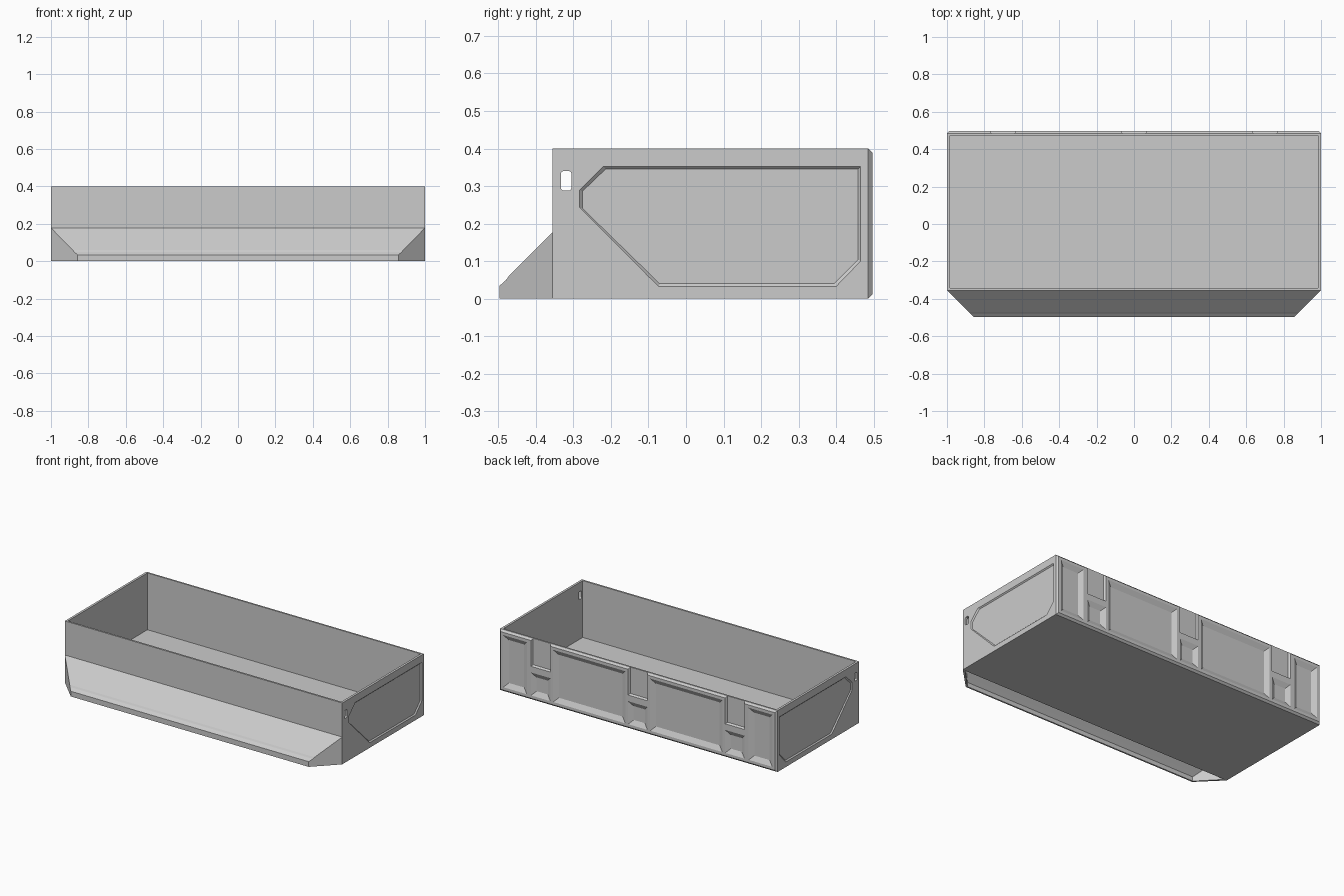
import bpy, bmesh
from mathutils import Vector

if "Cube" in bpy.data.objects:
    bpy.data.objects.remove(bpy.data.objects["Cube"])

BACK, FRONT, H = 0.497, -0.355, 0.40


def loft(name, ring_a, ring_b):
    """Closed solid between two matching rings of points."""
    bm = bmesh.new()
    a = [bm.verts.new(p) for p in ring_a]
    b = [bm.verts.new(p) for p in ring_b]
    n = len(a)
    bm.faces.new(a)
    bm.faces.new(b[::-1])
    for i in range(n):
        bm.faces.new((a[i], b[i], b[(i + 1) % n], a[(i + 1) % n]))
    bmesh.ops.recalc_face_normals(bm, faces=bm.faces)
    me = bpy.data.meshes.new(name)
    bm.to_mesh(me)
    bm.free()
    ob = bpy.data.objects.new(name, me)
    bpy.context.collection.objects.link(ob)
    return ob


def box(name, x0, x1, y0, y1, z0, z1):
    return loft(name, *[[(x0, y0, z), (x1, y0, z), (x1, y1, z), (x0, y1, z)] for z in (z0, z1)])


def bevel(ob, test, width, segments):
    """Bevel the edges whose two end points both satisfy the test."""
    bm = bmesh.new()
    bm.from_mesh(ob.data)
    edges = [e for e in bm.edges if test(e.verts[0].co, e.verts[1].co)]
    bmesh.ops.bevel(bm, geom=edges, offset=width, segments=segments, profile=0.5, affect='EDGES')
    bm.to_mesh(ob.data)
    bm.free()


def cut(target, cutter):
    cutter.hide_render = True
    m = target.modifiers.new("cut", 'BOOLEAN')
    m.operation, m.solver, m.object = 'DIFFERENCE', 'EXACT', cutter
    bpy.context.view_layer.objects.active = target
    bpy.ops.object.modifier_apply(modifier=m.name)
    bpy.data.objects.remove(cutter)


# Open tray with chamfered back edges
tray = box("tray", -1, 1, FRONT, BACK, 0, H)
bevel(tray, lambda p, q: p.y > 0.4 and q.y > 0.4, 0.012, 1)
cut(tray, box("cavity", -0.985, 0.985, -0.343, 0.474, 0.03, 0.5))

# Rounded slots through both side walls
slot = box("slot", -1.1, 1.1, -0.333, -0.305, 0.288, 0.34)
bevel(slot, lambda p, q: abs(p.x - q.x) > 1, 0.007, 3)
cut(tray, slot)

# Angular recessed panels on the sides
outline = [(-0.283, 0.29), (-0.22, 0.352), (0.465, 0.352), (0.465, 0.10),
           (0.40, 0.033), (-0.073, 0.033), (-0.283, 0.243)]
cy, cz = 0.091, 0.1925


def panel_ring(x, grow):
    ky, kz = 1 + grow / 0.374, 1 + grow / 0.16
    return [(x, cy + (y - cy) * ky, cz + (z - cz) * kz) for y, z in outline]


for s in (-1, 1):
    cut(tray, loft("side_panel", panel_ring(s * 1.001, 0.001), panel_ring(s * 0.993, -0.007)))


# Sloped-edge pockets on the back
def pocket(x0, x1, z0, z1, depth, slope):
    def ring(y, g):
        return [(x0 - g, y, z0 - g), (x1 + g, y, z0 - g), (x1 + g, y, z1 + g), (x0 - g, y, z1 + g)]
    cut(tray, loft("pocket", ring(BACK + 0.001, slope * 0.001 / depth), ring(BACK - depth, -slope)))


for s in (-1, 1):
    for a, b in ((0.80, 0.97), (0.09, 0.61)):
        pocket(min(s * a, s * b), max(s * a, s * b), 0.03, 0.37, 0.016, 0.03)
for x in (-0.7, 0, 0.7):
    pocket(x - 0.07, x + 0.07, 0.03, 0.18, 0.016, 0.03)
    pocket(x - 0.07, x + 0.07, 0.22, 0.45, 0.012, 0.008)


# Hollow sloped front ledge with mitred ends
def wedge(name, profile, inset):
    rings = [[(s * (1 - inset + min(0, y - FRONT)), y, z) for y, z in profile] for s in (-1, 1)]
    return loft(name, *rings)


ledge = wedge("front_ledge", [(FRONT, 0), (FRONT, 0.178), (-0.472, 0.06), (-0.479, 0.050),
                              (BACK * -1, 0.034), (BACK * -1, 0)], 0)
cut(ledge, wedge("ledge_hollow", [(-0.35, -0.05), (-0.35, 0.163), (FRONT, 0.163), (-0.468, 0.048),
                                  (-0.487, 0.028), (-0.487, -0.05)], 0.014))
